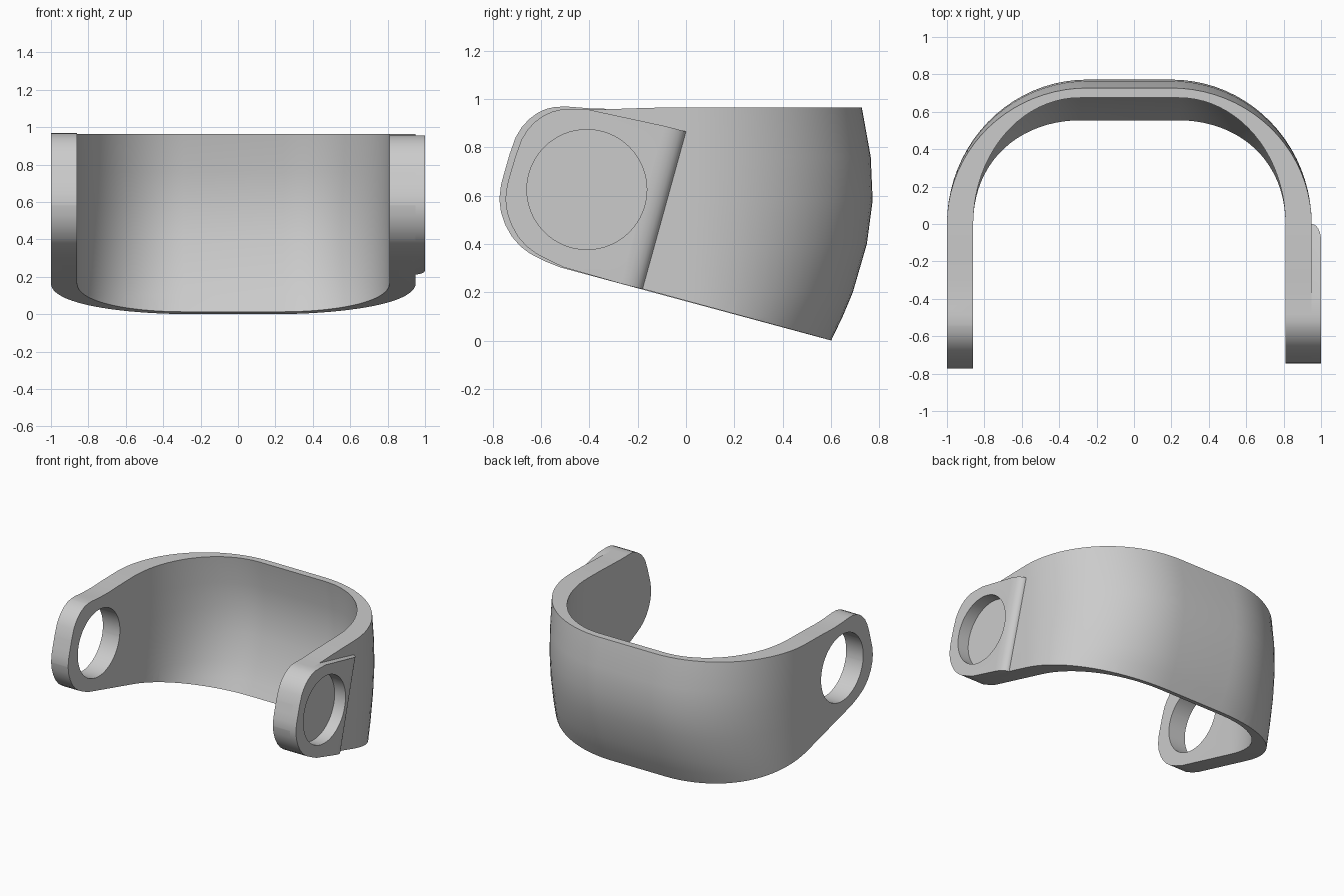
import bpy, bmesh, math
from mathutils import Vector

cube = bpy.data.objects.get("Cube")
if cube:
    bpy.data.objects.remove(cube, do_unlink=True)

grey = bpy.data.materials.new("plain grey")
grey.use_nodes = True
grey.diffuse_color = (0.6, 0.6, 0.6, 1)
grey.node_tree.nodes["Principled BSDF"].inputs["Base Color"].default_value = (0.6, 0.6, 0.6, 1)


def loft(name, rings):
    """Solid skinned through rings of equal point count."""
    bm = bmesh.new()
    rows = [[bm.verts.new(p) for p in ring] for ring in rings]
    for a, b in zip(rows, rows[1:]):
        for i in range(len(a)):
            j = (i + 1) % len(a)
            bm.faces.new((a[i], a[j], b[j], b[i]))
    bm.faces.new(rows[0][::-1])
    bm.faces.new(rows[-1])
    bmesh.ops.recalc_face_normals(bm, faces=bm.faces)
    mesh = bpy.data.meshes.new(name)
    bm.to_mesh(mesh)
    bm.free()
    mesh.materials.append(grey)
    obj = bpy.data.objects.new(name, mesh)
    bpy.context.collection.objects.link(obj)
    return obj


def cut(obj, cutter, operation):
    mod = obj.modifiers.new("cut", 'BOOLEAN')
    mod.operation, mod.object, mod.solver = operation, cutter, 'EXACT'
    cutter.hide_render = True


def finish(obj, angle=35):
    """Apply the modifiers and shade smooth with sharp edges kept."""
    bpy.context.view_layer.update()
    evaluated = obj.evaluated_get(bpy.context.evaluated_depsgraph_get())
    mesh = bpy.data.meshes.new_from_object(evaluated)
    obj.modifiers.clear()
    obj.data = mesh
    bpy.ops.object.select_all(action='DESELECT')
    obj.select_set(True)
    bpy.context.view_layer.objects.active = obj
    bpy.ops.object.shade_smooth_by_angle(angle=math.radians(angle))


def arc(cx, rx, ry, start, end, steps=20):
    angles = [math.radians(start + (end - start) * i / steps) for i in range(steps + 1)]
    return [(cx + rx * math.cos(a), ry * math.sin(a)) for a in angles]


def band_section(z, back):
    """U-shaped slice: thick straight arms, thinner bowed back."""
    inner = back - 0.052
    pts = [(-1, -0.9)] + arc(-0.25, 0.75, back, 180, 90) + arc(0.2, 0.75, back, 90, 0)
    pts += [(0.95, -0.9), (0.81, -0.9)]
    pts += arc(0.24, 0.57, inner, 0, 90) + arc(-0.29, 0.57, inner, 90, 180) + [(-0.86, -0.9)]
    return [(x, y, z) for x, y in pts]


# Rounded arm end seen from the side, top to bottom (y, z)
END = [(-0.49, 0.968), (-0.54, 0.967), (-0.58, 0.958), (-0.617, 0.94), (-0.65, 0.915),
       (-0.68, 0.882), (-0.705, 0.84), (-0.73, 0.77), (-0.75, 0.7), (-0.765, 0.645),
       (-0.772, 0.585), (-0.765, 0.53), (-0.747, 0.478), (-0.72, 0.43), (-0.685, 0.39),
       (-0.645, 0.36), (-0.585, 0.329), (-0.52, 0.303)]


def shifted_end(dy, dz):
    """Arm end pulled in, the drop fading towards the bottom."""
    return [(y + dy * min(1, (-0.45 - y) / 0.12), z - dz * max(0, (z - 0.58) / 0.39))
            for y, z in END]


def side_outline(x, dy, dz):
    pts = [(1, 0.965), (0, 0.965), (-0.15, 0.963), (-0.3, 0.958), (-0.4, 0.961 - dz / 2)]
    pts += shifted_end(dy, dz) + [(1, -0.107)]
    return [(x, y, z) for y, z in pts]


# Band with both arms, trimmed to the side outline
levels = [(-0.06, 0.572), (0, 0.6), (0.1, 0.648), (0.2, 0.69), (0.4, 0.748), (0.58, 0.772),
          (0.76, 0.764), (0.965, 0.727), (1.05, 0.71)]
band = loft("band", [band_section(z, back) for z, back in levels])
outline = loft("outline_cutter", [side_outline(-1.1, 0, 0), side_outline(-0.6, 0, 0),
                                  side_outline(0.6, 0.025, 0.012), side_outline(1.1, 0.025, 0.012)])
cut(band, outline, 'INTERSECT')

# Raised plate on the left arm, its rear edge rounded off
plate_rings = []
for x, slide in [(0.945, 0)] + [(0.95 + 0.05 * math.sin(a), 0.09 * (1 - math.cos(a)))
                                for a in [math.radians(15 * i) for i in range(7)]]:
    move = Vector((-0.97, 0.25)) * slide
    top, low = Vector((0, 0.865)) + move, Vector((-0.18, 0.213)) + move
    ring = [tuple(top), (-0.4, 0.955)] + shifted_end(0.025, 0.012) + [tuple(low)]
    plate_rings.append([(x, y, z) for y, z in ring])
plate = loft("left_plate", plate_rings)


# Through hole in the right arm, blind pocket in the left
def disc(name, x0, x1):
    circle = [(-0.41 + y, 0.625 + z) for y, z in arc(0, 0.248, 0.248, 0, 354.375, 63)]
    return loft(name, [[(x, y, z) for y, z in circle] for x in (x0, x1)])


hole = disc("hole_cutter", -1.1, -0.7)
pocket = disc("pocket_cutter", 0.91, 1.1)
cut(band, hole, 'DIFFERENCE')
cut(band, pocket, 'DIFFERENCE')
cut(plate, pocket, 'DIFFERENCE')
finish(band)
finish(plate)
for helper in (outline, hole, pocket):
    bpy.data.objects.remove(helper, do_unlink=True)
